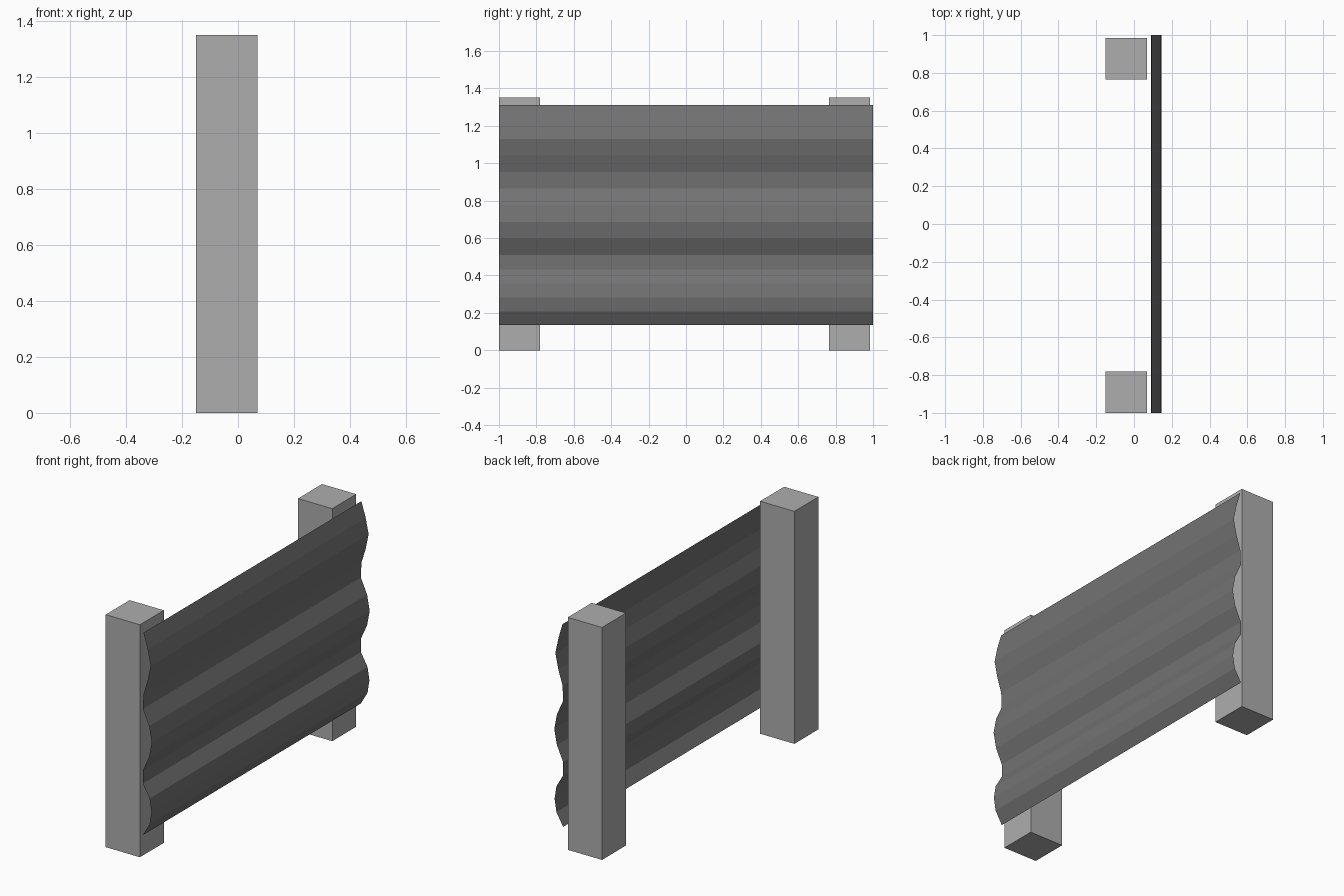
import bpy

if "Cube" in bpy.data.objects:
    bpy.data.objects.remove(bpy.data.objects["Cube"])

def material(name, v):
    m = bpy.data.materials.new(name)
    m.diffuse_color = (v, v, v, 1)
    m.use_nodes = True
    m.node_tree.nodes["Principled BSDF"].inputs["Base Color"].default_value = m.diffuse_color
    return m

def mesh_object(name, verts, faces, mat):
    me = bpy.data.meshes.new(name)
    me.from_pydata(verts, [], faces)
    me.materials.append(mat)
    ob = bpy.data.objects.new(name, me)
    bpy.context.collection.objects.link(ob)
    return ob

post_grey = material("light grey concrete", 0.42)
rail_grey = material("dark grey metal", 0.17)

# Square posts
for name, y in (("post_front", -0.89), ("post_back", 0.875)):
    bpy.ops.mesh.primitive_cube_add(size=1, location=(-0.04, y, 0.675))
    post = bpy.context.object
    post.name = name
    post.scale = (0.22, 0.22, 1.35)
    post.data.materials.append(post_grey)

# Corrugated thin sheet: (x, z) profile swept along y
profile = [(.089, .134), (.132, .208), (.144, .283), (.132, .358), (.089, .433),
           (.089, .51), (.129, .598), (.146, .687), (.129, .777), (.089, .866),
           (.093, .953), (.12, 1.04), (.139, 1.13), (.12, 1.22), (.093, 1.31)]
verts = [(x, y, z) for x, z in profile for y in (-1, 1)]
faces = [(2*i, 2*i + 1, 2*i + 3, 2*i + 2) for i in range(len(profile) - 1)]
mesh_object("corrugated_panel", verts, faces, rail_grey)
